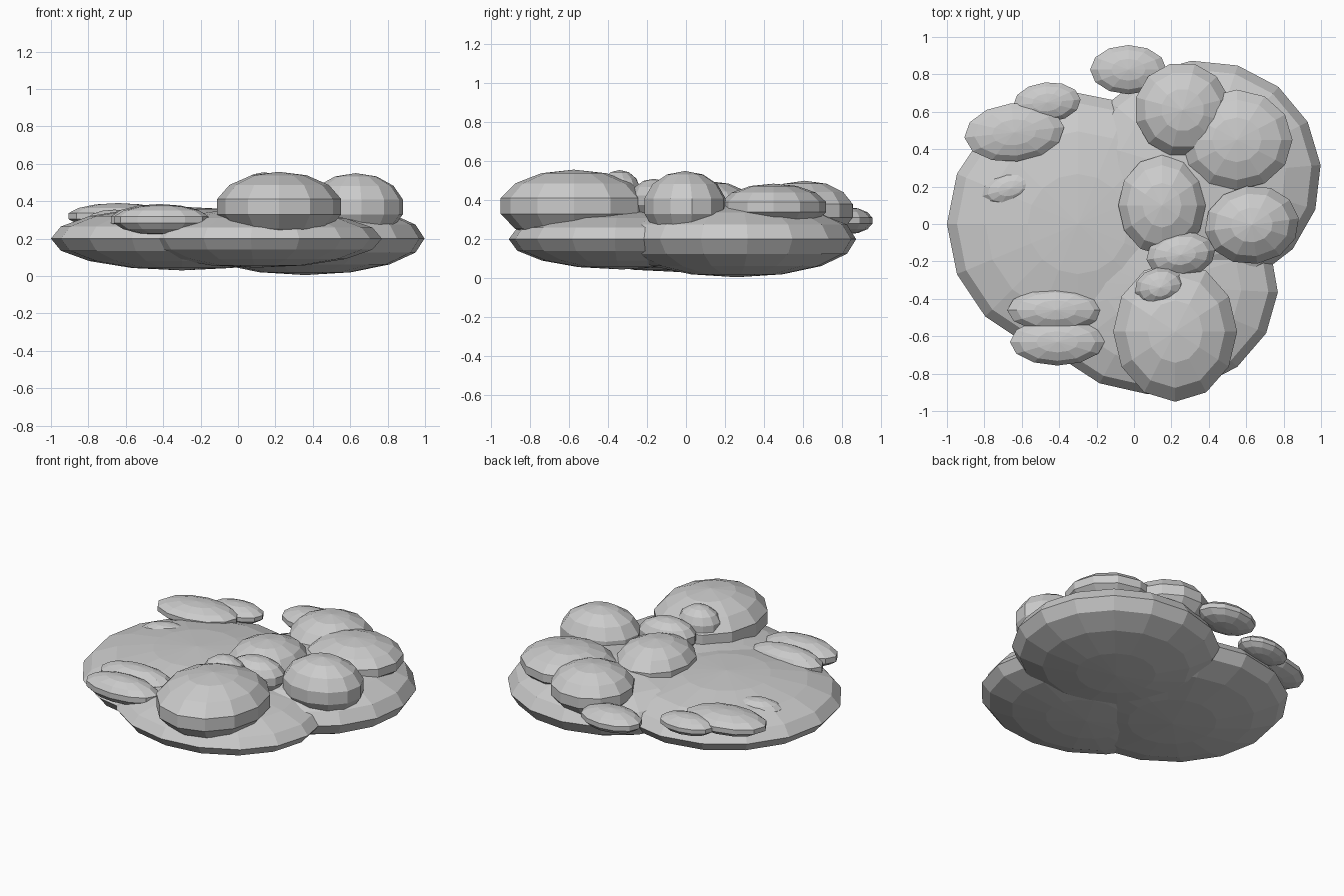
import bpy
import math


def blob(name, center, radii, turn=0, segments=12, rings=7):
    """Flat-shaded low-poly ellipsoid, turned about z."""
    bpy.ops.mesh.primitive_uv_sphere_add(
        segments=segments, ring_count=rings, radius=1,
        location=center, rotation=(0, 0, math.radians(turn)))
    ob = bpy.context.object
    ob.name = name
    ob.scale = radii
    return ob


# Broad flat lobes forming the underside of the cloud
blob("base_left", (-0.30, 0.00, 0.20), (0.70, 0.70, 0.17), 0, 16, 8)
blob("base_back_right", (0.36, 0.26, 0.20), (0.64, 0.615, 0.195), 5, 16, 8)
blob("base_front", (0.10, -0.33, 0.20), (0.67, 0.58, 0.155), -3, 16, 8)

# Tall puffs on the right half
blob("puff_front", (0.22, -0.575, 0.37), (0.34, 0.385, 0.187))
blob("puff_right", (0.63, -0.005, 0.37), (0.26, 0.215, 0.18), 8)
blob("puff_centre", (0.15, 0.10, 0.35), (0.24, 0.275, 0.15))
blob("puff_back", (0.26, 0.61, 0.345), (0.265, 0.26, 0.155), -15)
blob("puff_back_right", (0.55, 0.45, 0.365), (0.305, 0.275, 0.12))
blob("puff_small_centre", (0.25, -0.165, 0.40), (0.19, 0.125, 0.11), 8)
blob("puff_small_front", (0.14, -0.34, 0.44), (0.14, 0.11, 0.115), 10)

# Thin puffs around the rim
blob("rim_puff_back", (-0.03, 0.825, 0.295), (0.21, 0.135, 0.07))
blob("rim_puff_back_left", (-0.64, 0.49, 0.32), (0.275, 0.16, 0.07), 6)
blob("rim_puff_back_left_small", (-0.465, 0.65, 0.31), (0.185, 0.11, 0.06), 5)
blob("rim_puff_left", (-0.66, 0.19, 0.29), (0.16, 0.09, 0.065), 15)
blob("rim_puff_front_left", (-0.41, -0.63, 0.30), (0.26, 0.13, 0.08))
blob("rim_puff_front_left_inner", (-0.42, -0.46, 0.30), (0.265, 0.12, 0.085))
